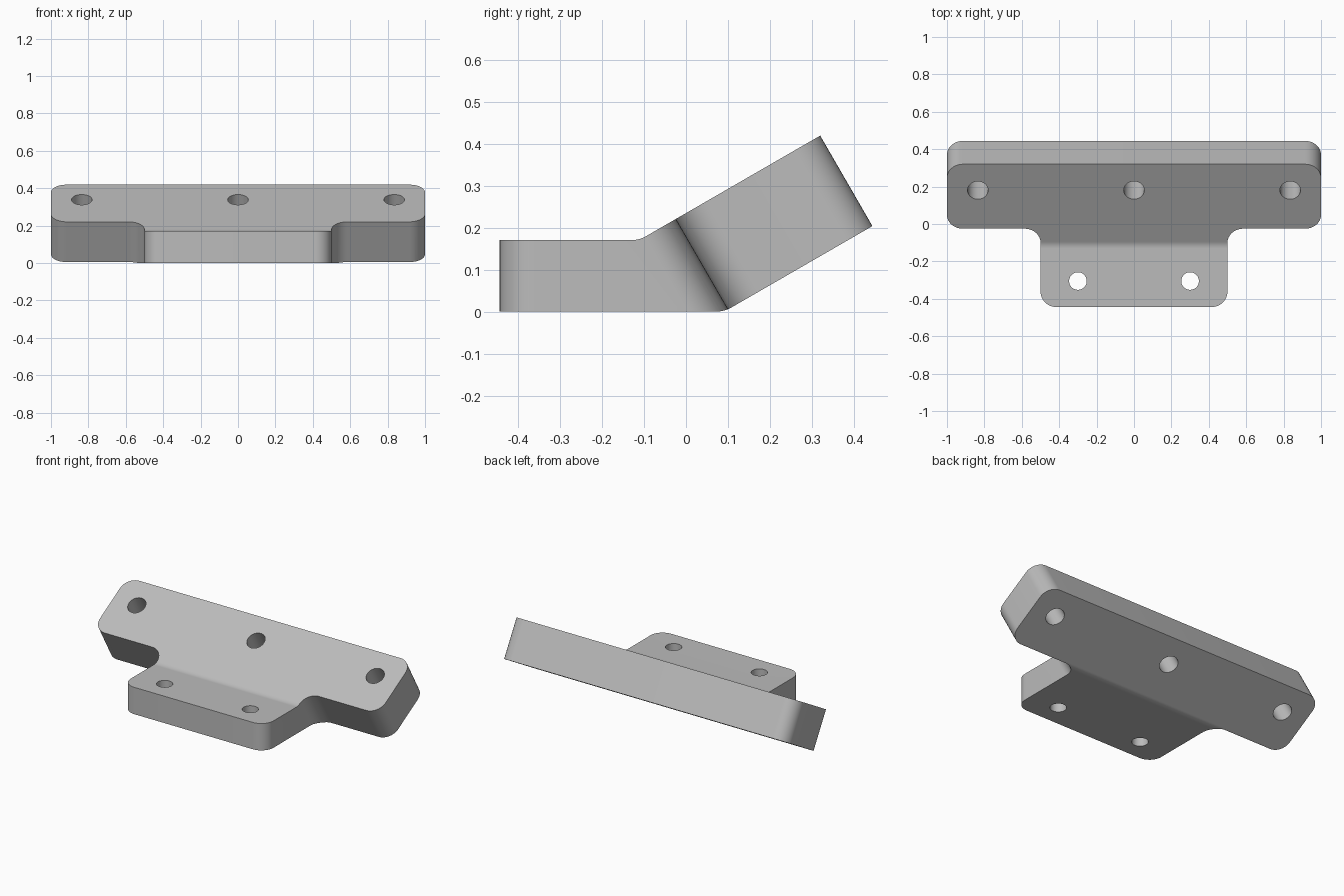
import bpy, bmesh, math
from mathutils import Vector, Matrix

if "Cube" in bpy.data.objects:
    bpy.data.objects.remove(bpy.data.objects["Cube"], do_unlink=True)

TILT = math.radians(30)
HINGE = Vector((0, -0.025, 0.22))      # top front edge of the tilted wing
RAMP = Vector((0, math.cos(TILT), math.sin(TILT)))
ROUND = 0.085

grey = bpy.data.materials.new("light_grey")
grey.use_nodes = True
grey.diffuse_color = (0.5, 0.5, 0.5, 1)
grey.node_tree.nodes["Principled BSDF"].inputs["Base Color"].default_value = (0.5, 0.5, 0.5, 1)


def rounded(corners, steps=12):
    """Outline from (x, y, radius) corners, each rounded by a true arc."""
    out = []
    for i, (x, y, r) in enumerate(corners):
        p = Vector((x, y))
        if r == 0:
            out.append(p)
            continue
        a = (Vector(corners[i - 1][:2]) - p).normalized()
        b = (Vector(corners[(i + 1) % len(corners)][:2]) - p).normalized()
        half = a.angle(b) / 2
        centre = p + (a + b).normalized() * r / math.sin(half)
        start = p + a * r / math.tan(half) - centre
        end = p + b * r / math.tan(half) - centre
        sweep = math.pi - 2 * half
        for k in range(steps + 1):
            t = k / steps
            out.append(centre + (start * math.sin((1 - t) * sweep)
                                 + end * math.sin(t * sweep)) / math.sin(sweep))
    return out


def prism(name, outline, low, high, matrix):
    """Extrude an outline along local z, then place it."""
    bm = bmesh.new()
    face = bm.faces.new([bm.verts.new((p.x, p.y, low)) for p in outline])
    top = bmesh.ops.extrude_face_region(bm, geom=[face])["geom"]
    bmesh.ops.translate(bm, vec=(0, 0, high - low),
                        verts=[v for v in top if isinstance(v, bmesh.types.BMVert)])
    bmesh.ops.recalc_face_normals(bm, faces=bm.faces)
    bm.transform(matrix)
    mesh = bpy.data.meshes.new(name)
    bm.to_mesh(mesh)
    bm.free()
    mesh.materials.append(grey)
    obj = bpy.data.objects.new(name, mesh)
    bpy.context.collection.objects.link(obj)
    return obj


def combine(obj, tool, operation):
    """Apply a boolean and discard the tool."""
    mod = obj.modifiers.new(operation, "BOOLEAN")
    mod.operation, mod.solver, mod.object = operation, "EXACT", tool
    bpy.context.view_layer.objects.active = obj
    bpy.ops.object.modifier_apply(modifier=mod.name)
    bpy.data.objects.remove(tool, do_unlink=True)


def circle(x, y, r, n=40):
    return [Vector((x + r * math.cos(k * math.tau / n), y + r * math.sin(k * math.tau / n)))
            for k in range(n)]


flat = Matrix.Identity(4)
tilted = Matrix.Translation(HINGE) @ Matrix.Rotation(TILT, 4, "X")
sideways = Matrix(((0, 0, 1, 0), (1, 0, 0, 0), (0, 1, 0, 0), (0, 0, 0, 1)))

# Bent slab seen from the side, with softened bends
top_end = HINGE + RAMP * 0.7
bottom_bend = 0.0914
profile = rounded([(-0.6, 0, 0), (bottom_bend, 0, 0.07),
                   (bottom_bend + RAMP.y * 0.7, RAMP.z * 0.7, 0),
                   (top_end.y, top_end.z, 0), (-0.1116, 0.17, 0.07), (-0.6, 0.17, 0)])
bracket = prism("angled_bracket", profile, -1.2, 1.2, sideways)

# Plan of the wide wing, flaring into the tab
wing = prism("wing_outline", rounded([
    (1, 0.398, ROUND), (-1, 0.398, ROUND), (-1, 0, ROUND), (-0.5, 0, ROUND),
    (-0.5, -0.088, 0), (0.5, -0.088, 0), (0.5, 0, ROUND), (1, 0, ROUND)]), -0.5, 0.3, tilted)

# Plan of the narrow tab
tab = prism("tab_outline", rounded([
    (-0.5, -0.444, ROUND), (0.5, -0.444, ROUND), (0.5, 0.05, 0), (-0.5, 0.05, 0)]),
    -0.1, 0.24, flat)

combine(wing, tab, "UNION")
combine(bracket, wing, "INTERSECT")

# Screw holes, square to each plate
for x in (-0.835, 0, 0.835):
    combine(bracket, prism("wing_hole", circle(x, 0.237, 0.055), -0.4, 0.2, tilted), "DIFFERENCE")
for x in (-0.3, 0.3):
    combine(bracket, prism("tab_hole", circle(x, -0.305, 0.047), -0.1, 0.3, flat), "DIFFERENCE")

bpy.ops.object.select_all(action="DESELECT")
bracket.select_set(True)
bpy.context.view_layer.objects.active = bracket
bpy.ops.object.shade_smooth_by_angle(angle=math.radians(30))
